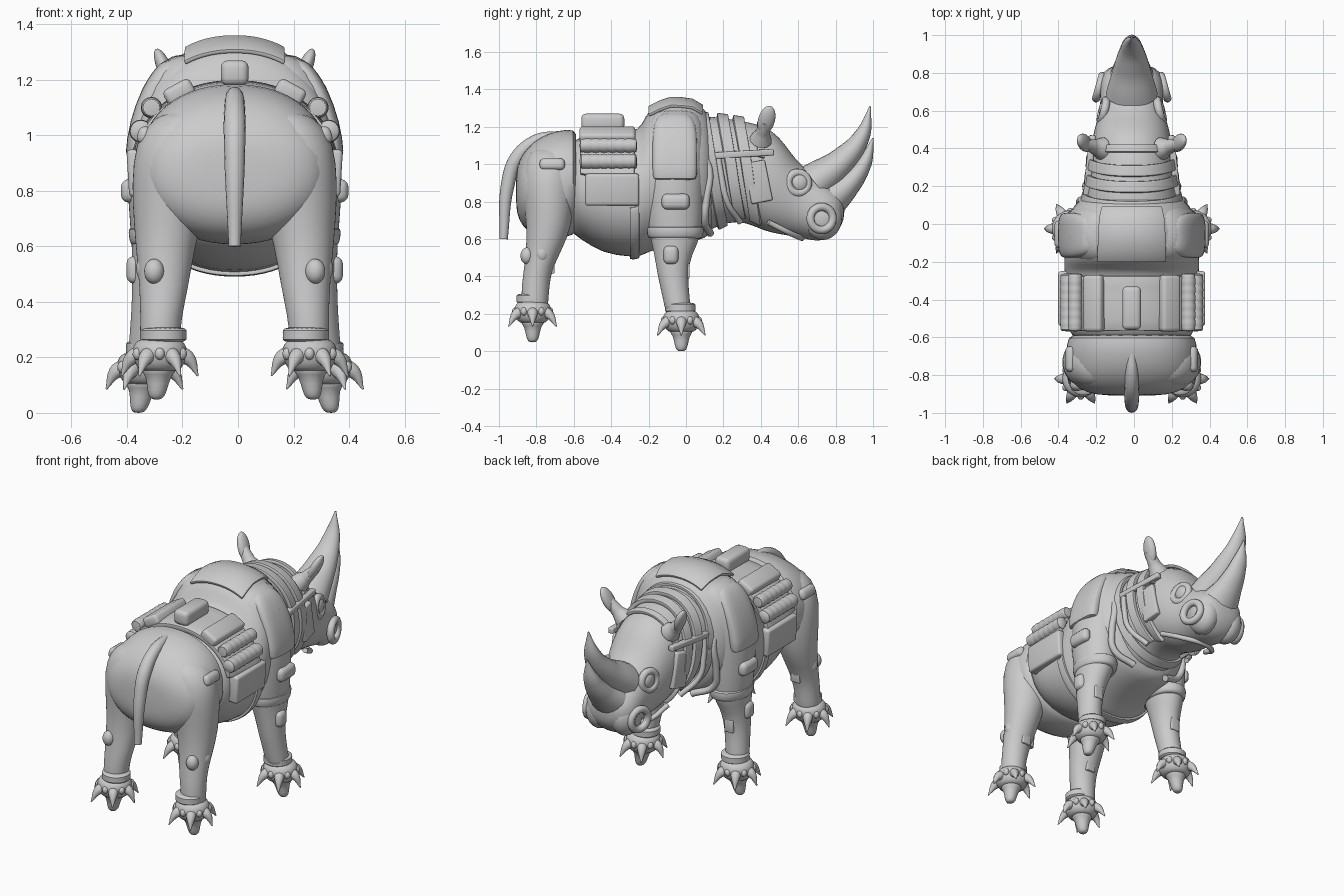
import bpy, bmesh
from math import cos, sin, pi, radians
from mathutils import Vector

if "Cube" in bpy.data.objects:
    bpy.data.objects.remove(bpy.data.objects["Cube"])

COL = bpy.context.scene.collection

def add(name, bm, sub=0):
    bmesh.ops.recalc_face_normals(bm, faces=bm.faces)
    me = bpy.data.meshes.new(name)
    bm.to_mesh(me)
    bm.free()
    ob = bpy.data.objects.new(name, me)
    COL.objects.link(ob)
    if sub:
        m = ob.modifiers.new("smooth", 'SUBSURF')
        m.levels = m.render_levels = sub
    return ob

def power(v, e):
    return abs(v) ** e * (1 if v >= 0 else -1)

def loft(name, rings, axis='z', n=24, e=1.0, sub=1):
    """rings: (position along axis, x centre, other centre, x radius, other radius)"""
    bm = bmesh.new()
    loops = []
    for t, c1, c2, r1, r2 in rings:
        loop = []
        for i in range(n):
            a = 2 * pi * i / n
            u, v = c1 + r1 * power(cos(a), e), c2 + r2 * power(sin(a), e)
            loop.append(bm.verts.new((u, v, t) if axis == 'z' else (u, t, v)))
        loops.append(loop)
    for p, q in zip(loops, loops[1:]):
        for i in range(n):
            bm.faces.new((p[i], p[(i + 1) % n], q[(i + 1) % n], q[i]))
    bm.faces.new(loops[0])
    bm.faces.new(loops[-1])
    return add(name, bm, sub)

def section(stations, y):
    for a, b in zip(stations, stations[1:]):
        if y <= b[0]:
            break
    f = min(1, max(0, (y - a[0]) / (b[0] - a[0])))
    return [p + (q - p) * f for p, q in zip(a[1:], b[1:])]

def body(name, st):
    return loft(name, [(y, 0, (b + t) / 2, w, (t - b) / 2) for y, b, t, w in st], 'y', 28, .92)

def shell(name, st, y0, y1, a0, a1, grow=.01, thick=.03, tilt=0, na=32):
    """plate that follows the body surface between two angles"""
    bm = bmesh.new()
    rows = []
    for j in range(6):
        row = []
        for i in range(na + 1):
            a = radians(a0 + (a1 - a0) * i / na)
            y = y0 + (y1 - y0) * j / 5 - tilt * sin(a)
            b, t, w = section(st, y)
            row.append(bm.verts.new(((w + grow) * power(cos(a), .92), y,
                                     (b + t) / 2 + ((t - b) / 2 + grow) * power(sin(a), .92))))
        rows.append(row)
    for p, q in zip(rows, rows[1:]):
        for i in range(na):
            bm.faces.new((p[i], p[i + 1], q[i + 1], q[i]))
    ob = add(name, bm)
    m = ob.modifiers.new("thickness", 'SOLIDIFY')
    m.thickness, m.offset = thick, 0
    m = ob.modifiers.new("edge", 'BEVEL')
    m.width, m.segments = .006, 2
    return ob

def box(name, loc, size, rot=(0, 0, 0), bevel=.015):
    bm = bmesh.new()
    bmesh.ops.create_cube(bm, size=1)
    bmesh.ops.scale(bm, vec=size, verts=bm.verts)
    bmesh.ops.bevel(bm, geom=bm.edges[:], offset=bevel, segments=3, profile=.5, affect='EDGES')
    ob = add(name, bm)
    ob.location, ob.rotation_euler = loc, rot
    return ob

def tube(name, pts, radii, res=6):
    cu = bpy.data.curves.new(name, 'CURVE')
    cu.dimensions, cu.bevel_depth, cu.bevel_resolution = '3D', 1, res
    cu.use_fill_caps, cu.resolution_u = True, 8
    sp = cu.splines.new('BEZIER')
    sp.bezier_points.add(len(pts) - 1)
    for p, co, r in zip(sp.bezier_points, pts, radii):
        p.co, p.radius = co, r
        p.handle_left_type = p.handle_right_type = 'AUTO'
    ob = bpy.data.objects.new(name, cu)
    COL.objects.link(ob)
    return ob

def ring(name, loc, R, r, direction):
    bpy.ops.mesh.primitive_torus_add(major_radius=R, minor_radius=r, major_segments=28, minor_segments=10, location=loc)
    ob = bpy.context.object
    ob.name = name
    ob.rotation_euler = Vector(direction).to_track_quat('Z', 'Y').to_euler()

def ball(name, loc, scale, rot=(0, 0, 0)):
    bm = bmesh.new()
    bmesh.ops.create_uvsphere(bm, u_segments=24, v_segments=14, radius=1)
    bmesh.ops.scale(bm, vec=scale, verts=bm.verts)
    ob = add(name, bm)
    ob.location, ob.rotation_euler = loc, rot

# Body masses: y, bottom, top, half width
TORSO = [(-.64, .64, 1.1, .3), (-.56, .6, 1.16, .34), (-.45, .52, 1.17, .35), (-.28, .5, 1.17, .355),
         (-.235, .51, 1.21, .36), (-.2, .53, 1.3, .36), (-.1, .56, 1.35, .355), (.02, .58, 1.347, .345),
         (.1, .6, 1.3, .31), (.16, .64, 1.22, .25)]
RUMP = [(-.585, .66, 1.15, .3), (-.59, .62, 1.19, .34), (-.68, .6, 1.185, .35), (-.78, .61, 1.15, .345),
        (-.85, .64, 1.09, .315), (-.895, .7, 1.02, .24), (-.91, .77, .95, .13)]
HEAD = [(.05, .62, 1.27, .275), (.14, .65, 1.255, .25), (.22, .69, 1.245, .23), (.32, .69, 1.23, .22),
        (.42, .64, 1.205, .215), (.5, .625, 1.15, .2), (.56, .615, 1.06, .18), (.62, .605, .99, .165),
        (.7, .585, .94, .17), (.77, .6, .89, .165), (.82, .65, .86, .13), (.848, .71, .8, .07)]
body("torso", TORSO)
body("rump", RUMP)
body("head", HEAD)

# Armour shells and straps
shell("withers_plate", TORSO, -.2, .09, 62, 118, .002, .018)
shell("saddle_band", TORSO, -.565, -.275, 12, 168, .01)
shell("belly_girth", TORSO, -.3, -.25, -170, -10, 0, .018)
shell("chest_collar", HEAD, .12, .17, -180, 180, .006, .025, .05, 64)
shell("neck_band_rear", HEAD, .215, .275, -60, 240, .01, .026, .05, 60)
shell("neck_band_front", HEAD, .3, .36, -60, 240, .01, .026, .05, 60)
shell("brow_strap", HEAD, .38, .42, 20, 160, .006, .02)

# Horns and tail
tube("rear_horn", [(0, .69, .9), (0, .84, 1.02), (0, .945, 1.16), (0, .985, 1.31)], [.11, .075, .042, .004], 8)
tube("front_horn", [(0, .74, .79), (0, .87, .895), (0, .955, 1.01), (0, 1, 1.14)], [.11, .066, .04, .004], 8)
for name in ("rear_horn", "front_horn"):
    bpy.data.objects[name].scale.x = 1.25
tube("tail", [(0, -.66, 1.16), (0, -.8, 1.125), (0, -.905, 1.03), (0, -.955, .88), (0, -.975, .6)],
     [.02, .035, .04, .036, .022])
tube("jaw_tube", [(-.17, .44, .69), (-.12, .56, .63), (0, .62, .605), (.12, .56, .63), (.17, .44, .69)], [.015] * 5)

# Saddle top gear
box("top_case", (0, -.445, 1.225), (.1, .23, .09), bevel=.025)

FRONT = [(.2, .322, -.04, .065, .068), (.24, .314, -.045, .068, .07), (.33, .305, -.06, .07, .075),
         (.42, .295, -.072, .075, .083), (.52, .285, -.07, .085, .1), (.6, .27, -.055, .1, .135),
         (.75, .26, -.065, .125, .155), (.95, .25, -.065, .14, .165), (1.12, .225, -.06, .135, .165),
         (1.23, .185, -.055, .12, .145), (1.3, .14, -.055, .08, .1)]
REAR = [(.22, .27, -.81, .07, .07), (.26, .27, -.808, .072, .072), (.35, .265, -.805, .075, .075),
        (.45, .255, -.79, .088, .075), (.6, .25, -.74, .107, .11), (.75, .235, -.73, .135, .13),
        (.9, .225, -.735, .145, .145), (1.03, .2, -.73, .14, .13), (1.1, .15, -.73, .08, .08)]
PAD = [(.915, .352, -.06, .03, .11), (.925, .352, -.06, .045, .12), (1.05, .335, -.06, .045, .12),
       (1.17, .285, -.06, .05, .12), (1.24, .24, -.06, .05, .105), (1.28, .205, -.06, .04, .07)]

def foot(label, s, x, y, z, lean):
    """clawed foot, z is the lowest point"""
    loft(label + "_cuff", [(z + h, s * (x - .015), y - .005, r, r) for h, r in
                           [(.205, .07), (.215, .086), (.235, .08), (.25, .086), (.262, .07)]])
    loft(label + "_hoof_ring", [(z + h, s * x, y, r, r) for h, r in
                                [(.1, .055), (.11, .08), (.15, .1), (.19, .1), (.215, .08), (.22, .05)]])
    loft(label + "_toe_tip", [(z + h, s * (x + lean * (1 - h / .14)), y, r, r) for h, r in
                              [(.14, .065), (.095, .062), (.085, .045), (.03, .036), (.006, .026), (0, .012)]], n=16)
    for k in range(6):
        a = 2 * pi * k / 6
        d = Vector((s * cos(a), sin(a), 0))
        c = Vector((s * x, y, z + .165))
        far = .148 if k % 3 else .138
        tube(f"{label}_claw_{k}", [c + d * .06, c + d * .1 + Vector((0, 0, -.015)), c + d * far + Vector((0, 0, -.08))],
             [.034, .027, .003], 4)
        b = Vector((s * cos(a + .52), sin(a + .52), 0))
        ball(f"{label}_stud_{k}", c + b * .092, (.018, .018, .022))

for s, side in ((1, "right"), (-1, "left")):
    # Legs
    for label, rings in (("front_leg", FRONT), ("rear_leg", REAR)):
        loft(f"{side}_{label}", [(z, s * cx, cy, rx, ry) for z, cx, cy, rx, ry in rings])
    foot(f"{side}_front", s, .325, -.025, 0, .022)
    foot(f"{side}_rear", s, .27, -.82, .048, .012)
    loft(f"{side}_elbow_cuff", [(z, s * .265, -.057, r, r + .035) for z, r in
                                [(.6, .09), (.605, .112), (.635, .117), (.665, .12), (.67, .1)]])
    # Leg knobs and inset plates
    box(f"{side}_upper_knob", (s * .38, -.055, .8), (.06, .15, .085), bevel=.029)
    box(f"{side}_lower_knob", (s * .36, -.08, .515), (.06, .08, .1), bevel=.028)
    box(f"{side}_shin_plate", (s * .295, .005, .43), (.06, .03, .08), bevel=.006)
    box(f"{side}_rear_shin_plate", (s * .25, -.718, .45), (.06, .03, .07), bevel=.006)
    box(f"{side}_thigh_plate", (s * .325, -.715, 1.0), (.05, .135, .065), (0, -.3 * s, 0), .024)
    ball(f"{side}_hock_knob", (s * .29, -.85, .51), (.036, .035, .045))
    ball(f"{side}_hock_stud", (s * .325, -.77, .52), (.03, .035, .045))
    # Shoulder pad
    loft(f"{side}_shoulder_pad", [(z, s * cx, cy, rx, ry) for z, cx, cy, rx, ry in PAD], e=.65)
    # Saddle gear
    box(f"{side}_upper_pouch", (s * .2, -.42, 1.155), (.11, .3, .065), (0, .5 * s, 0), .02)
    for k, (rx, rz, r) in enumerate([(.3, 1.1, .042), (.338, 1.015, .045)]):
        loft(f"{side}_bed_roll_{k}", [(-.57 + .31 * i / 14, s * rx, rz, r - .008 * (i % 2), r - .008 * (i % 2))
                                      for i in range(15)], 'y', 16)
    box(f"{side}_side_bag", (s * .35, -.395, .865), (.07, .29, .17), (0, .06 * s, 0), .015)
    # Face: eyes, nostrils, ears
    ball(f"{side}_eye", (s * .14, .6, .9), (.035, .055, .055))
    ring(f"{side}_eye_ring", (s * .15, .6, .9), .055, .022, (s, .25, .1))
    ball(f"{side}_nostril_bulge", (s * .085, .73, .715), (.085, .105, .12))
    ring(f"{side}_nostril_ring", (s * .172, .725, .71), .062, .022, (s, .28, 0))
    tube(f"{side}_ear_stem", [(s * .16, .4, 1.13), (s * .2, .41, 1.17), (s * .25, .425, 1.23)], [.06, .038, .028])
    ball(f"{side}_ear", (s * .25, .43, 1.235), (.027, .045, .085), (-.25, .4 * s, 0))
    # Head harness and hoses
    box(f"{side}_cheek_strap", (s * .224, .31, 1.055), (.035, .32, .035), (.06, 0, s * .1), .008)
    box(f"{side}_cheek_plate", (s * .21, .385, .905), (.045, .115, .22), (.2, 0, s * .12), .01)
    tube(f"{side}_outer_hose", [(s * .255, .1, 1.04), (s * .265, .125, .96), (s * .275, .11, .82), (s * .25, .1, .7),
                               (s * .12, .13, .63)], [.02] * 5)
    tube(f"{side}_inner_hose", [(s * .235, .17, 1.05), (s * .245, .19, .93), (s * .235, .22, .8), (s * .15, .29, .69)],
         [.016] * 4)

# Curves to meshes, smooth shading, small offset of the whole model
bpy.ops.object.select_all(action='SELECT')
bpy.context.view_layer.objects.active = bpy.data.objects["front_horn"]
bpy.ops.object.convert(target='MESH')
for ob in COL.objects:
    ob.location.x -= .012
bpy.ops.object.select_all(action='SELECT')
bpy.ops.object.shade_smooth_by_angle(angle=radians(42))
